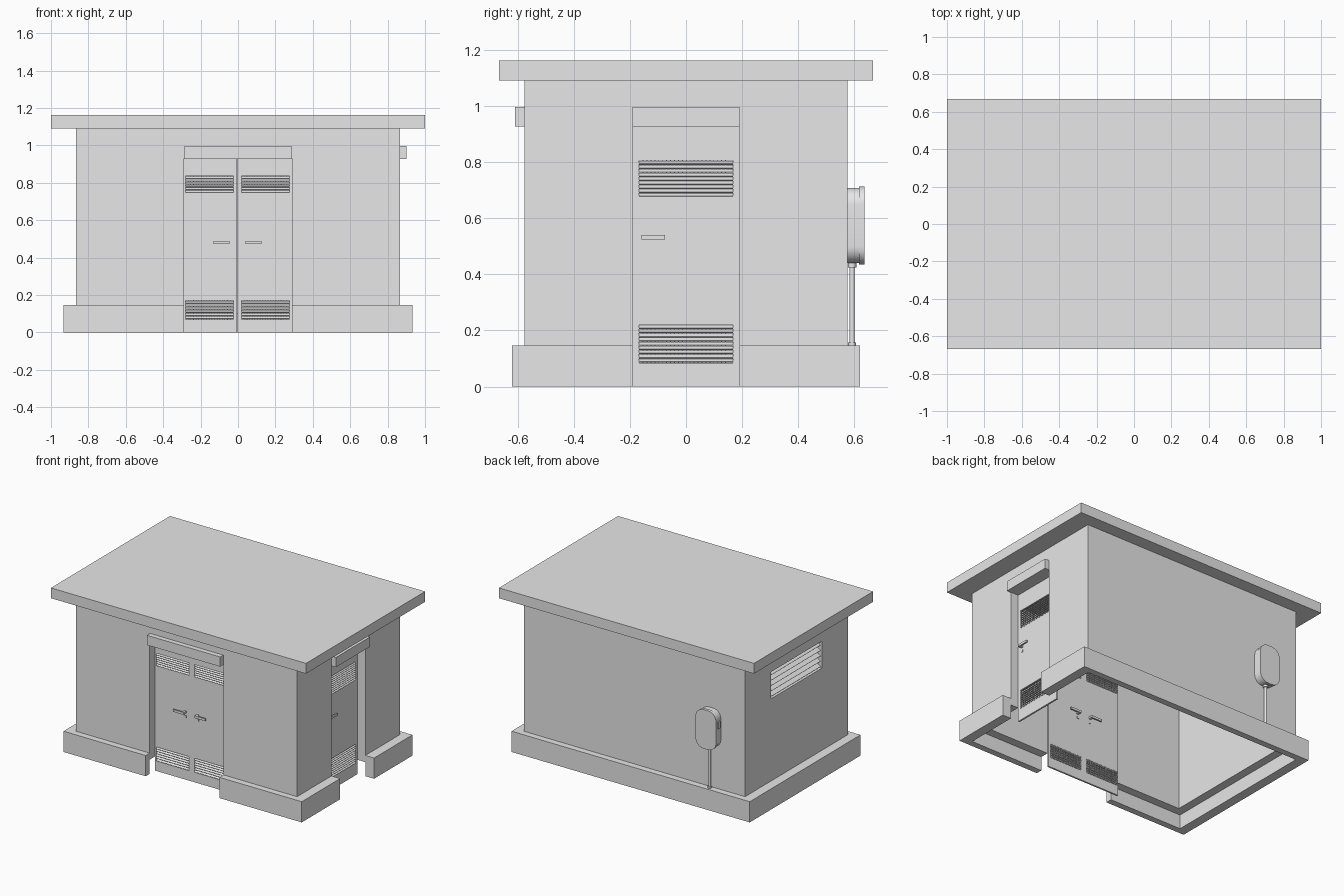
import bpy, bmesh, math
from mathutils import Matrix, Vector

old = bpy.data.objects.get("Cube")
if old:
    bpy.data.objects.remove(old, do_unlink=True)

grey = bpy.data.materials.new("plain_grey")
grey.use_nodes = True
COLOR = (0.8, 0.8, 0.8, 1)
grey.diffuse_color = COLOR
grey.node_tree.nodes["Principled BSDF"].inputs["Base Color"].default_value = COLOR

FRONT = Matrix.Identity(4)
LEFT_SIDE = Matrix.Rotation(math.pi / 2, 4, 'Z')     # local front turned to +x
RIGHT_SIDE = Matrix.Rotation(-math.pi / 2, 4, 'Z')   # local front turned to -x


def finish(name, bm):
    mesh = bpy.data.meshes.new(name)
    bmesh.ops.recalc_face_normals(bm, faces=bm.faces)
    bm.to_mesh(mesh)
    bm.free()
    mesh.materials.append(grey)
    ob = bpy.data.objects.new(name, mesh)
    bpy.context.scene.collection.objects.link(ob)
    return ob


def boxes(name, spans, place=FRONT, tilt=0.0):
    """One object from boxes, each given as (x0, x1), (y0, y1), (z0, z1)."""
    bm = bmesh.new()
    for span in spans:
        mid = Vector([(a + b) / 2 for a, b in span])
        size = Vector([abs(b - a) for a, b in span])
        m = place @ Matrix.Translation(mid) @ Matrix.Rotation(tilt, 4, 'X') @ Matrix.Diagonal(size.to_4d())
        bmesh.ops.create_cube(bm, size=1, matrix=m)
    return finish(name, bm)


def cut(ob, spans, place=FRONT):
    """Cut boxes out of an object."""
    bpy.context.view_layer.objects.active = ob
    for span in spans:
        cutter = boxes("cutter", [span], place)
        cutter.hide_render = True
        mod = ob.modifiers.new("cut", 'BOOLEAN')
        mod.operation, mod.solver, mod.object = 'DIFFERENCE', 'EXACT', cutter
        bpy.ops.object.modifier_apply(modifier=mod.name)
        bpy.data.objects.remove(cutter, do_unlink=True)


def smooth(ob):
    bpy.ops.object.select_all(action='DESELECT')
    ob.select_set(True)
    bpy.context.view_layer.objects.active = ob
    bpy.ops.object.shade_smooth_by_angle(angle=math.radians(35))


def louvre(name, xs, zs, y, depth, count, place):
    """Row of sloping slats filling an opening."""
    step = (zs[1] - zs[0]) / count
    slats = []
    for i in range(count):
        z = zs[0] + (i + 0.5) * step
        slats.append((xs, (y - depth / 2, y + depth / 2), (z - 0.002, z + 0.002)))
    return boxes(name, slats, place, tilt=0.6)


def grille(name, xs, zs, y, place):
    """Wire mesh behind a louvre."""
    bars, pitch, r = [], 0.014, 0.0015
    for k in range(1, int((xs[1] - xs[0]) / pitch)):
        x = xs[0] + k * pitch
        bars.append(((x - r, x + r), (y, y + r), zs))
    for k in range(1, int((zs[1] - zs[0]) / pitch)):
        z = zs[0] + k * pitch
        bars.append((xs, (y, y + r), (z - r, z + r)))
    return boxes(name, bars, place)


def door_leaf(name, xs, y, vents, vent_x, slats, handle, place):
    """Thin leaf with two louvred openings and a lever on both faces."""
    leaf = boxes(name, [(xs, (y, y + 0.012), (0.0, 0.93))], place)
    cut(leaf, [(vent_x, (y - 0.1, y + 0.1), z) for z in vents], place)
    for label, z in zip(("lower", "upper"), vents):
        louvre(name + "_" + label + "_louvre", vent_x, z, y + 0.006, 0.018, slats, place)
        grille(name + "_" + label + "_mesh", vent_x, z, y + 0.014, place)
    post, tip, z = handle
    side = 1 if tip > post else -1
    parts = []
    for face, out in ((y, -1), (y + 0.012, 1)):
        parts.append(((post, tip), (face + out * 0.02, face + out * 0.03), (z - 0.008, z + 0.008)))
        parts.append(((post, post + side * 0.016), (face, face + out * 0.022), (z - 0.007, z + 0.007)))
        parts.append(((post, post + side * 0.014), (face, face + out * 0.004), (z - 0.04, z - 0.025)))
    boxes(name + "_handle", parts, place)


# Building dimensions
WX, WY, T = 0.866, 0.575, 0.06
front_opening = ((-0.29, 0.29), (-1, -0.45), (-0.1, 0.93))
side_opening = ((-0.19, 0.19), (-1.2, -0.7), (-0.1, 0.93))
wall_vent = ((-0.285, 0.285), (-1.2, -0.7), (0.73, 0.92))

# Roof slab
boxes("roof", [((-1, 1), (-0.667, 0.667), (1.09, 1.163))])

# Hollow walls with door and vent openings
walls = boxes("walls", [((-WX, WX), (-WY, WY), (0.1, 1.09))])
cut(walls, [((T - WX, WX - T), (T - WY, WY - T), (-0.1, 1.3)), front_opening])
cut(walls, [side_opening], LEFT_SIDE)
cut(walls, [wall_vent], RIGHT_SIDE)

# Plinth ring, interrupted at the doors
plinth = boxes("plinth", [((-0.934, 0.934), (-0.62, 0.62), (0, 0.147))])
cut(plinth, [((-WX, WX), (-WY, WY), (-0.1, 0.3)), front_opening])
cut(plinth, [side_opening], LEFT_SIDE)

# Double front door
door_y = T - WY
vents = ((0.07, 0.17), (0.745, 0.835))
door_leaf("front_door_right", (-0.29, -0.005), door_y, vents, (-0.28, -0.025), 6, (-0.045, -0.13, 0.48), FRONT)
door_leaf("front_door_left", (-0.004, 0.29), door_y, vents, (0.02, 0.275), 6, (0.04, 0.125, 0.48), FRONT)
boxes("front_canopy", [((-0.287, 0.287), (-0.61, -WY), (0.927, 0.996))])

# Single side door
vents = ((0.085, 0.22), (0.675, 0.805))
door_leaf("side_door", (-0.19, 0.19), T - WX, vents, (-0.167, 0.167), 9, (-0.158, -0.075, 0.533), LEFT_SIDE)
boxes("side_canopy", [((-0.19, 0.19), (-0.901, -WX), (0.927, 0.996))], LEFT_SIDE)

# Large vent in the opposite wall
louvre("wall_louvre", wall_vent[0], wall_vent[2], T / 2 - WX, 0.045, 5, RIGHT_SIDE)


# Meter box with rounded outline on the back wall
def rounded_box(name, xs, ys, zs, radius):
    ob = boxes(name, [(xs, ys, zs)])
    bm = bmesh.new()
    bm.from_mesh(ob.data)
    edges = [e for e in bm.edges if abs(e.verts[0].co.y - e.verts[1].co.y) > 0.001]
    bmesh.ops.bevel(bm, geom=edges, offset=radius, segments=8, profile=0.5, affect='EDGES')
    bm.to_mesh(ob.data)
    bm.free()
    smooth(ob)
    return ob


MX = -0.6
rounded_box("meter_body", (MX - 0.076, MX + 0.076), (WY, 0.618), (0.44, 0.708), 0.06)
rounded_box("meter_lid", (MX - 0.08, MX + 0.08), (0.616, 0.636), (0.435, 0.713), 0.063)
boxes("meter_side_catch", [((MX - 0.082, MX - 0.07), (0.59, 0.612), (0.59, 0.64))])


# Conduit pipe with end collars
def tube(name, radius, z0, z1):
    bm = bmesh.new()
    bmesh.ops.create_cone(bm, cap_ends=True, segments=20, radius1=radius, radius2=radius, depth=z1 - z0,
                          matrix=Matrix.Translation((MX, 0.592, (z0 + z1) / 2)))
    smooth(finish(name, bm))


tube("conduit", 0.009, 0.147, 0.43)
tube("conduit_top_collar", 0.015, 0.425, 0.445)
tube("conduit_base_collar", 0.014, 0.147, 0.158)
